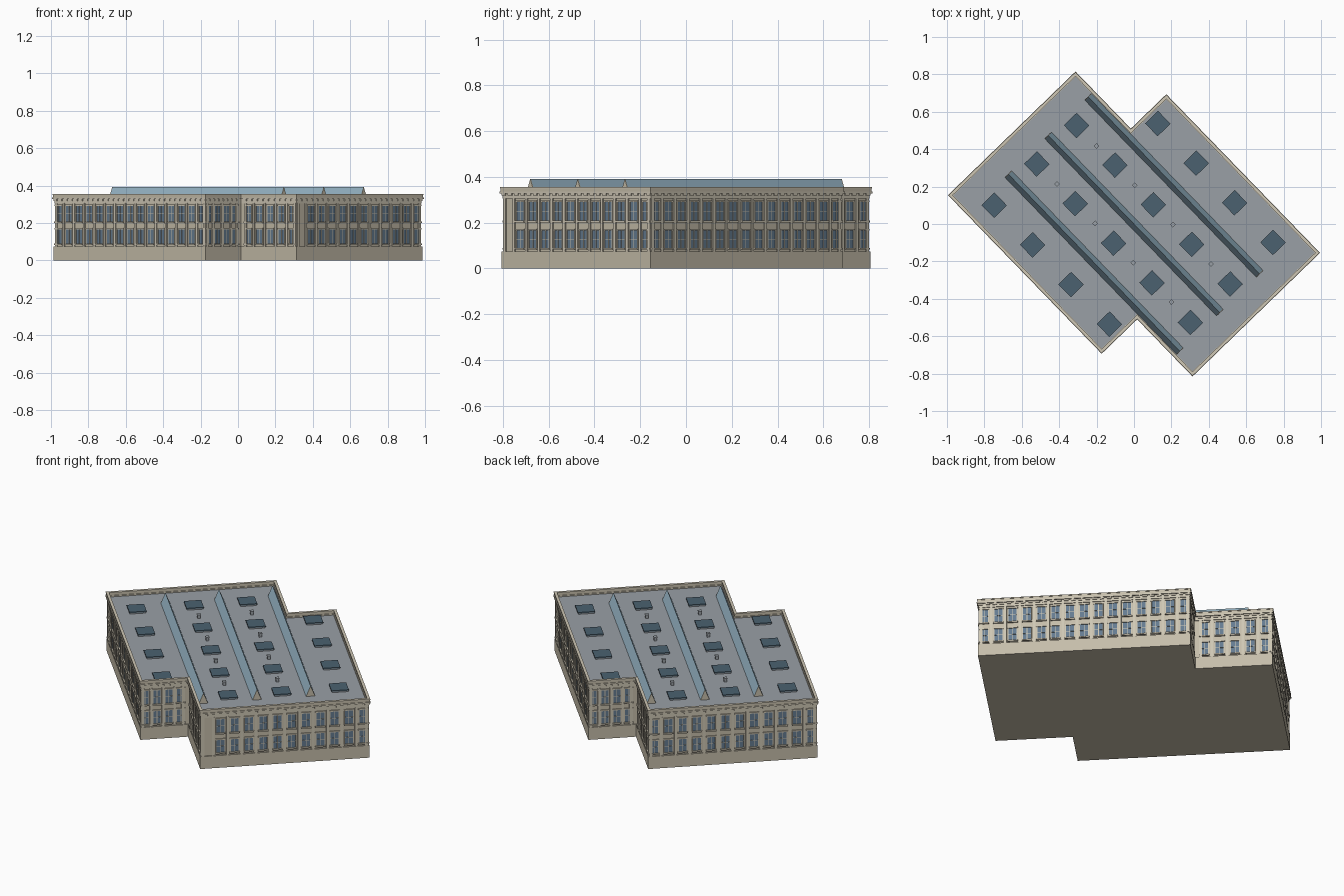
import bpy, bmesh, math
from mathutils import Vector, Matrix

if "Cube" in bpy.data.objects:
    bpy.data.objects.remove(bpy.data.objects["Cube"])

TURN = Matrix.Rotation(math.radians(-45.9), 4, 'Z')   # building sits diagonally

def mat(name, c):
    m = bpy.data.materials.new(name)
    m.diffuse_color = (*c, 1)
    m.use_nodes = True
    m.node_tree.nodes["Principled BSDF"].inputs["Base Color"].default_value = m.diffuse_color
    return m

STONE = mat("stone", (0.56, 0.51, 0.40))
TRIM = mat("trim", (0.62, 0.57, 0.46))
GLASS = mat("window_glass", (0.13, 0.20, 0.28))
ROOF = mat("roofing", (0.32, 0.35, 0.38))
DARK = mat("roof_glass", (0.07, 0.12, 0.16))
RIDGE = mat("ridge_glass", (0.30, 0.45, 0.55))

# Footprint: two overlapping wings, counter-clockwise, with window bays per side
H = [(-.803, -.607), (.378, -.607), (.378, -.343), (.803, -.343)]
FOOT = [Vector(p) for p in H] + [-Vector(p) for p in H]
BAYS = [15, 4, 5, 12, 15, 4, 5, 12]

def side(i):
    a, b = FOOT[i], FOOT[(i + 1) % 8]
    d = (b - a).normalized()
    return a, d, Vector((d.y, -d.x)), (b - a).length

def inset(t):
    return [FOOT[i] - t * (side(i - 1)[2] + side(i)[2]) for i in range(8)]

def finish(name, bm, m):
    bmesh.ops.recalc_face_normals(bm, faces=bm.faces)
    me = bpy.data.meshes.new(name)
    bm.to_mesh(me)
    bm.free()
    me.materials.append(m)
    o = bpy.data.objects.new(name, me)
    bpy.context.collection.objects.link(o)
    o.matrix_world = TURN
    return o

def slab(name, t, z0, z1, m):
    bm = bmesh.new()
    f = bm.faces.new([bm.verts.new((p.x, p.y, z0)) for p in inset(t)])
    r = bmesh.ops.extrude_face_region(bm, geom=[f])
    up = [v for v in r['geom'] if isinstance(v, bmesh.types.BMVert)]
    bmesh.ops.translate(bm, verts=up, vec=(0, 0, z1 - z0))
    if not any(g.normal.z and abs(g.calc_center_median().z - z0) < 1e-6 for g in bm.faces):
        bm.faces.new([v for v in bm.verts if abs(v.co.z - z0) < 1e-6])
    return finish(name, bm, m)

def band(name, t0, t1, z0, z1, m):
    bm = bmesh.new()
    loops = [[bm.verts.new((p.x, p.y, z)) for p in inset(t)]
             for t, z in ((t0, z0), (t0, z1), (t1, z1), (t1, z0))]
    for k in range(4):
        A, B = loops[k], loops[(k + 1) % 4]
        for i in range(8):
            j = (i + 1) % 8
            bm.faces.new((A[i], A[j], B[j], B[i]))
    return finish(name, bm, m)

def box(bm, c, s, d=Vector((1, 0))):
    rot = Matrix(((d.x, -d.y, 0, 0), (d.y, d.x, 0, 0), (0, 0, 1, 0), (0, 0, 0, 1)))
    bmesh.ops.create_cube(bm, size=1, matrix=Matrix.Translation(c) @ rot @ Matrix.Diagonal((*s, 1)))

# Solid body, base course, cornice, parapet and roof deck
WALL = .014
slab("walls", WALL, 0, .325, STONE)
band("base_course", .006, .02, 0, .074, STONE)
band("frieze", .009, .02, .305, .33, TRIM)
band("cornice", 0, .02, .328, .337, TRIM)
band("parapet", .004, .016, .337, .35, STONE)
band("parapet_cap", .002, .018, .35, .356, TRIM)
slab("roof_deck", .012, .32, .33, ROOF)

# Windows, frames, pilasters and dentils on every side
panes, frames, pilasters, dentils = (bmesh.new() for _ in range(4))
for i, n in enumerate(BAYS):
    a, d, nr, L = side(i)
    pitch = L / n
    ww = min(.044, pitch * .6)

    def put(bm, s, w, z0, z1, depth):
        p = a + d * s + nr * (-WALL + depth / 2 - .001)
        box(bm, Vector((p.x, p.y, (z0 + z1) / 2)), (w, depth + .002, z1 - z0), d)

    for k in range(n):
        s = (k + .5) * pitch
        if k:
            put(pilasters, k * pitch, .014, .074, .306, .006)
        for q in (-.25, .25):
            put(dentils, s + q * pitch, pitch * .3, .318, .328, .010)
        if i == 3 and k == 0:      # blank bay at the front corner
            continue
        for z0, z1 in ((.09, .166), (.209, .291)):
            put(panes, s, ww, z0, z1, .001)
            for q in (-1, 1):
                put(frames, s + q * (ww / 2 + .002), .004, z0, z1, .004)
            put(frames, s, .003, z0, z1, .003)
            put(frames, s, ww, (z0 + z1) / 2 - .001, (z0 + z1) / 2 + .001, .003)
            put(frames, s, ww + .012, z1, z1 + .007, .006)
            put(frames, s, ww + .012, z0 - .008, z0, .009)
    for s in (WALL + .008, L - WALL - .008):
        put(pilasters, s, .016, .074, .306, .006)
finish("window_panes", panes, GLASS)
finish("window_frames", frames, TRIM)
finish("pilasters", pilasters, TRIM)
finish("dentils", dentils, TRIM)

# Long ridge skylights with stone gable ends
def prism(name, x0, x1, v, w, z1, m):
    bm = bmesh.new()
    A, B = ([bm.verts.new((x, v + y, z)) for y, z in ((-w, .328), (w, .328), (0, z1))] for x in (x0, x1))
    bm.faces.new(A)
    bm.faces.new(B)
    for k in range(3):
        j = (k + 1) % 3
        bm.faces.new((A[k], A[j], B[j], B[k]))
    finish(name, bm, m)

for v in (-.297, 0, .297):
    prism("ridge_skylight", -.657, .657, v, .026, .392, RIDGE)
    for q in (-.658, .658):
        prism("ridge_gable", q - .002, q + .002, v, .026, .392, STONE)

# Flat square skylights in four rows, and small vents between them
flats, curbs, vents = bmesh.new(), bmesh.new(), bmesh.new()
for v, us in ((.465, range(-1, 3)), (.146, range(-2, 3)), (-.15, range(-2, 3)), (-.467, range(-2, 2))):
    for k in us:
        box(curbs, Vector((k * .295 - .002, v, .333)), (.09, .09, .01))
        box(flats, Vector((k * .295 - .002, v, .340)), (.096, .096, .006))
for v in (-.147, .147):
    for k in (-1.5, -.5, .5, 1.5):
        box(vents, Vector((k * .293, v, .338)), (.016, .016, .02))
        box(vents, Vector((k * .293, v, .350)), (.021, .021, .005))
finish("skylight_curbs", curbs, ROOF)
finish("flat_skylights", flats, DARK)
finish("roof_vents", vents, ROOF)
